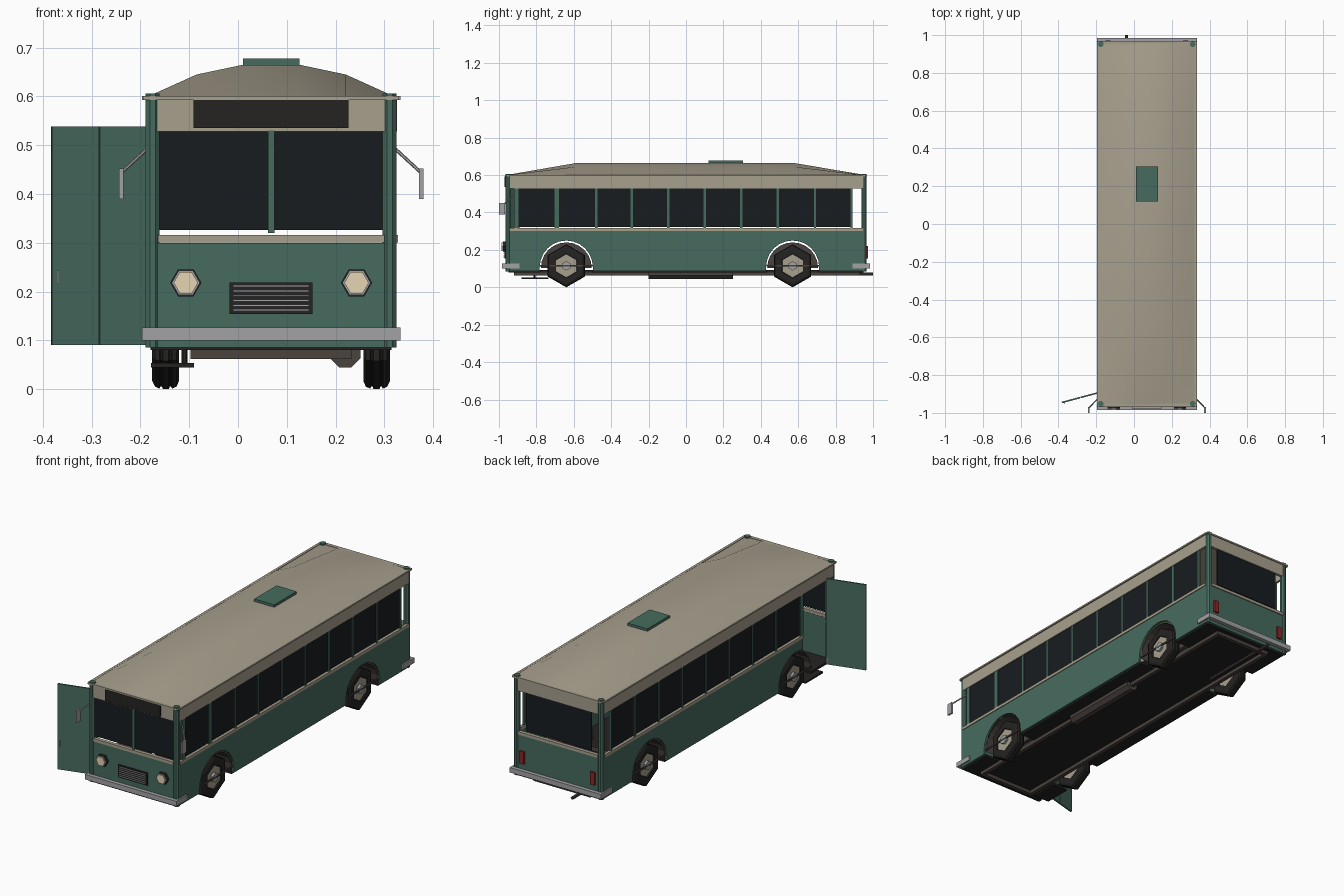
import bpy, bmesh
from math import sin, cos, pi, sqrt
from mathutils import Vector

if "Cube" in bpy.data.objects:
    bpy.data.objects.remove(bpy.data.objects["Cube"])

CX = 0.068  # body centre line (the open door shifts the body sideways)

def mat(name, r, g, b):
    m = bpy.data.materials.new(name)
    m.diffuse_color = (r, g, b, 1)
    m.use_nodes = True
    m.node_tree.nodes["Principled BSDF"].inputs["Base Color"].default_value = m.diffuse_color
    return m

GREEN = mat("green_paint", .062, .148, .112)
BEIGE = mat("beige_paint", .39, .35, .27)
GLASS = mat("dark_glass", .009, .012, .014)
BLACK = mat("black", .018, .017, .016)
BROWN = mat("chassis_brown", .07, .056, .05)
METAL = mat("metal", .36, .36, .38)
LAMP = mat("lamp", .78, .66, .45)
RED = mat("red_lamp", .25, .02, .02)

def make(name, verts, faces, m, smooth=False):
    me = bpy.data.meshes.new(name)
    me.from_pydata([tuple(v) for v in verts], [], faces)
    bm = bmesh.new(); bm.from_mesh(me)
    bmesh.ops.recalc_face_normals(bm, faces=bm.faces)
    bm.to_mesh(me); bm.free()
    me.materials.append(m)
    for p in me.polygons:
        p.use_smooth = smooth
    ob = bpy.data.objects.new(name, me)
    bpy.context.collection.objects.link(ob)
    return ob

def prism(name, pts, axis, a, b, m):
    """Extrude a 2D outline along an axis from a to b."""
    def put(p, t):
        return {'x': (t, p[0], p[1]), 'y': (p[0], t, p[1]), 'z': (p[0], p[1], t)}[axis]
    n = len(pts)
    faces = [list(range(n)), list(range(n, 2 * n))]
    faces += [(i, (i + 1) % n, n + (i + 1) % n, n + i) for i in range(n)]
    return make(name, [put(p, a) for p in pts] + [put(p, b) for p in pts], faces, m)

def box(name, x0, x1, y0, y1, z0, z1, m):
    return prism(name, [(x0, y0), (x1, y0), (x1, y1), (x0, y1)], 'z', z0, z1, m)

def ngon(u, v, r, n, start=0):
    return [(u + r * cos(start + 2 * pi * i / n), v + r * sin(start + 2 * pi * i / n)) for i in range(n)]

def rod(name, p, q, r, m, n=6):
    p, q = Vector(p), Vector(q)
    rot = (q - p).to_track_quat('Z', 'Y')
    ob = prism(name, ngon(0, 0, r, n), 'z', 0, (q - p).length, m)
    ob.data.transform(rot.to_matrix().to_4x4())
    ob.location = p
    return ob

AXLES = (-0.64, 0.57)
AR, AZ = 0.142, 0.108

# side walls (s = 1 right, s = -1 left with open doorway)
for s, tag in ((1, "right"), (-1, "left")):
    X = lambda d: CX + s * d
    y0 = -0.945 if s > 0 else -0.70
    top = [(0.945, .30), (y0, .30)]
    low = [] if s < 0 else [(y0, .088)]
    for ay in AXLES:
        arc = [(ay - AR * cos(pi * i / 12), AZ + AR * sin(pi * i / 12)) for i in range(13)]
        arc = [p for p in arc if p[0] > y0]
        if s < 0 and ay < 0:
            low += [(y0, AZ + sqrt(AR**2 - (y0 - ay)**2))] + arc + [(ay + AR, .088)]
        else:
            low += [(ay - AR, .088)] + arc + [(ay + AR, .088)]
    low.append((0.945, .088))
    prism(tag + "_skirt", top + low, 'x', X(.247), X(.257), GREEN)
    if s < 0:
        box("doorway_front_panel", X(.257), X(.247), -.945, -.90, .088, .30, GREEN)
    box(tag + "_belt", *sorted((X(.245), X(.26))), y0, .945, .301, .316, BEIGE)
    box(tag + "_top_band", *sorted((X(.245), X(.258))), -.945, .945, .528, .598, BEIGE)
    box(tag + "_gutter", *sorted((X(.252), X(.265))), -.96, .96, .593, .601, BEIGE)
    wy0 = -.90 if s > 0 else -.69
    box(tag + "_windows", *sorted((X(.247), X(.252))), wy0, .885, .322, .53, GLASS)
    posts = [-.69, -.48, -.29, -.095, .10, .295, .49, .69, .885, -.908]
    for y in posts:
        w = .012 if y in (-.69, -.908) else .006
        box(tag + "_window_post", *sorted((X(.246), X(.256))), y - w, y + w, .316, .53, GREEN)

    # corner posts
    for y in (-.952, .952):
        prism("corner_post", ngon(X(.243), y, .0155, 8, pi / 8), 'z', .085, .606, GREEN)

    # wheel arch liners, wheels and hubs
    for ay in AXLES:
        r = .136
        arc = [(ay - r * cos(pi * i / 12), AZ - .004 + r * sin(pi * i / 12)) for i in range(13)]
        n = len(arc)
        make("wheel_arch_liner", [(X(.25), *p) for p in arc] + [(X(.165), *p) for p in arc],
             [(i, i + 1, n + i + 1, n + i) for i in range(n - 1)] + [list(range(n, 2 * n))], BROWN)
        prof = [(.189, .065), (.189, .098), (.194, .110), (.203, .114), (.205, .110), (.208, .110),
                (.210, .115), (.222, .115), (.224, .110), (.227, .110), (.229, .114), (.238, .110),
                (.244, .098), (.244, .065), (.236, .062)]
        vs = [(X(d), ay + q * sin(k * pi / 3), .115 - q * cos(k * pi / 3)) for k in range(6) for d, q in prof]
        m = len(prof)
        fs = [(k * m + i, k * m + i + 1, (k + 1) % 6 * m + i + 1, (k + 1) % 6 * m + i)
              for k in range(6) for i in range(m - 1)]
        make("tyre", vs, fs, BLACK)
        prism("wheel_rim", ngon(ay, .115, .066, 6, pi / 2), 'x', X(.195), X(.238), BEIGE)
        prism("hub_cap", ngon(ay, .115, .025, 6, pi / 2), 'x', X(.236), X(.25), METAL)
        box("arch_bar", *sorted((X(.245), X(.251))), ay - .14, ay + .14, .112, .12, BROWN)

    # mirrors
    rod("mirror_arm", (X(.255), -.92, .492), (X(.306), -.972, .445), .0035, METAL)
    box("mirror", *sorted((X(.303), X(.312))), -1.0, -.968, .39, .452, METAL)

    # headlights, tail lights
    hx = X(.175)
    prism("headlight_ring", ngon(hx, .218, .032, 6), 'y', -.978, -.955, BLACK)
    prism("headlight_bezel", ngon(hx, .218, .029, 6), 'y', -.982, -.96, METAL)
    prism("headlight", ngon(hx, .218, .025, 6), 'y', -.986, -.96, LAMP)
    box("tail_light", X(.205) - .013, X(.205) + .013, .955, .972, .155, .22, RED)

# front and rear walls, bumpers
for e, tag in ((-1, "front"), (1, "rear")):
    def wall(name, d, z0, z1, a, b, m):
        box(tag + name, CX - d, CX + d, *sorted((e * a, e * b)), z0, z1, m)
    wall("_panel", .24, .085, .30, .948, .962, GREEN)
    wall("_belt", .232, .301, .316, .947, .966, BEIGE)
    wall("_top_band", .236, .528, .598, .948, .963, BEIGE)
    wall("_gutter", .262, .593, .601, .95, .968, BEIGE)
    wall("_glass", .23 if e < 0 else .19, .326, .53, .951, .957, GLASS)
    B = [(-.265, .89), (-.265, .985), (.265, .985), (.265, .89), (.256, .89), (.256, .965), (-.256, .965), (-.256, .89)]
    prism(tag + "_bumper", [(CX + x, e * y) for x, y in B], 'z', .10, .126, METAL)
box("windscreen_post", CX - .007, CX + .007, -.965, -.95, .32, .53, GREEN)
box("sign_box", CX - .159, CX + .159, -.97, -.955, .535, .593, BLACK)

# grille
box("grille", CX - .085, CX + .085, -.97, -.955, .154, .219, BLACK)
for i in range(6):
    z = .162 + i * .0098
    box("grille_slat", CX - .078, CX + .078, -.976, -.965, z - .002, z + .002, METAL)

# roof shell: flat at both ends, rising to the arched middle
half = [(-.257, .598), (-.153, .645), (-.058, .665)]
arch = half + [(-x, z) for x, z in reversed(half)]
rows = [(-.962, 0.03), (-.585, 1), (.575, 1), (.962, 0.03)]
rv = [(CX + x, y, .598 + (z - .598) * k) for y, k in rows for x, z in arch]
rf = [(r * 6 + i, r * 6 + i + 1, r * 6 + i + 7, r * 6 + i + 6) for r in range(3) for i in range(5)]
rf += [list(range(6)), list(range(18, 24)), (0, 6, 12, 18, 23, 17, 11, 5)]
roof = make("roof", rv, rf, BEIGE, True)
bpy.context.view_layer.objects.active = roof
roof.select_set(True)
bpy.ops.object.shade_smooth_by_angle(angle=.6)
box("roof_hatch", CX - .058, CX + .058, .12, .305, .655, .678, GREEN)

# folding door, swung open
hinge, tip = Vector((-.188, -.893)), Vector((-.382, -.945))
for i in range(2):
    a, b = hinge.lerp(tip, i * .505), hinge.lerp(tip, .495 + i * .505)
    o = Vector((-.052, .194)).normalized() * .004
    prism("door_leaf", [a - o, b - o, b + o, a + o], 'z', .09, .538, GREEN)
box("door_handle", -.371, -.367, -.952, -.94, .215, .243, METAL)
box("door_step", -.178, -.09, -.88, -.735, .044, .053, BLACK)
rod("step_bracket", (-.11, -.81, .05), (-.11, -.81, .08), .006, BLACK)

# floor with wheel notches
edge = [(.247, -.95)]
for ay in AXLES:
    edge += [(.247, ay - .138), (.165, ay - .138), (.165, ay + .138), (.247, ay + .138)]
edge.append((.247, .95))
prism("floor", [(CX + x, y) for x, y in edge] + [(CX - x, y) for x, y in reversed(edge)], 'z', .08, .092, BLACK)

# chassis rails, crossmembers, axles, tank, exhaust
for s in (-1, 1):
    box("chassis_rail", CX + s * .155 - .01, CX + s * .155 + .01, -.92, .93, .062, .082, BROWN)
for y in (-.91, .92):
    box("crossmember", CX - .165, CX + .165, y - .01, y + .01, .062, .082, BROWN)
for ay in AXLES:
    rod("axle", (CX - .2, ay, .115), (CX + .2, ay, .115), .012, BROWN, 8)
prism("fuel_tank", ngon(.22, .076, .034, 8, pi / 8), 'y', -.2, .25, BROWN)
rod("exhaust_pipe", (-.04, .55, .07), (-.04, 1.0, .07), .008, BROWN, 8)
